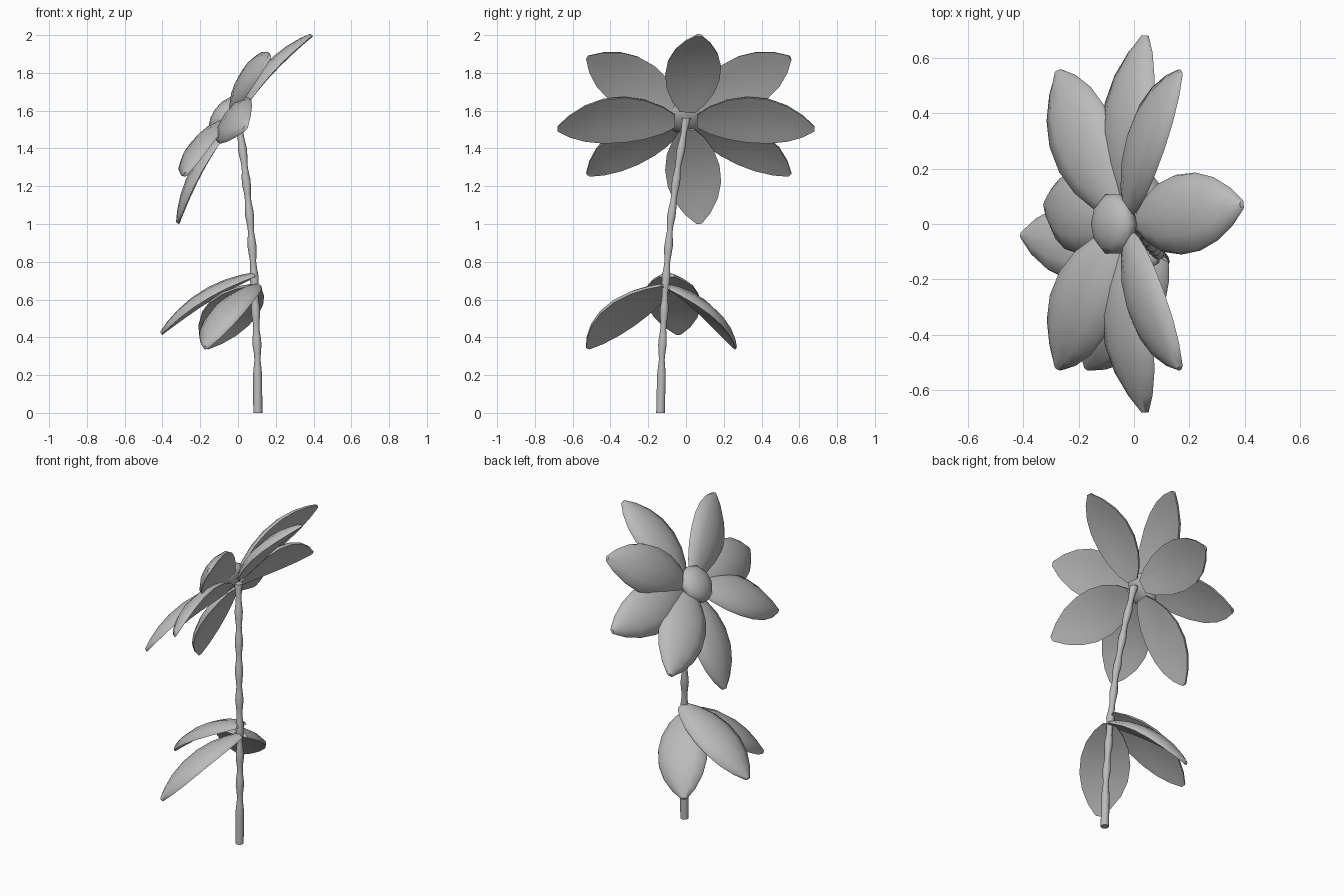
import bpy, bmesh, math
from mathutils import Vector, Matrix

cube = bpy.data.objects.get("Cube")
if cube:
    bpy.data.objects.remove(cube, do_unlink=True)

grey = bpy.data.materials.new("plain_grey")
grey.use_nodes = True
grey.diffuse_color = (0.5, 0.5, 0.5, 1)
grey.node_tree.nodes["Principled BSDF"].inputs["Base Color"].default_value = grey.diffuse_color


def finish(name, bm, angle=50):
    bmesh.ops.recalc_face_normals(bm, faces=bm.faces)
    mesh = bpy.data.meshes.new(name)
    bm.to_mesh(mesh)
    bm.free()
    mesh.materials.append(grey)
    obj = bpy.data.objects.new(name, mesh)
    bpy.context.collection.objects.link(obj)
    bpy.ops.object.select_all(action="DESELECT")
    obj.select_set(True)
    bpy.context.view_layer.objects.active = obj
    bpy.ops.object.shade_smooth_by_angle(angle=math.radians(angle))


def loft(name, rings):
    """Skin a row of closed rings and cap both ends."""
    bm = bmesh.new()
    rows = [[bm.verts.new(p) for p in ring] for ring in rings]
    for a, b in zip(rows, rows[1:]):
        for i in range(len(a)):
            j = (i + 1) % len(a)
            bm.faces.new((a[i], a[j], b[j], b[i]))
    bm.faces.new(rows[0])
    bm.faces.new(rows[-1])
    finish(name, bm)


# Half width of a blade along its length
OUTLINE = [(0, .04), (.1, .085), (.25, .125), (.42, .145), (.6, .142),
           (.76, .115), (.9, .068), (1, .015)]


def blade(name, base, tip, up, arch, width=1.0, thick=.024):
    """Arched pointed blade with a domed upper side and a flatter underside."""
    base, tip = Vector(base), Vector(tip)
    d = (tip - base).normalized()
    n = (up - d * up.dot(d)).normalized()
    side = d.cross(n)
    rings = []
    for t, half in OUTLINE:
        mid = base.lerp(tip, t) + n * arch * 4 * t * (1 - t)
        w = half * width
        th = thick * (.35 + .65 * half / .145)
        ring = []
        for u, v in [(-1, -.4), (-.6, -.75), (0, -.8), (.6, -.75), (1, -.4),
                     (.96, .35), (.55, 1), (0, 1.2), (-.55, 1), (-.96, .35)]:
            droop = -.022 * u * u * half / .145
            ring.append(mid + side * u * w + n * (v * th + droop))
        rings.append(ring)
    loft(name, rings)


# Flower head frame: tilted disc facing -x and up
HEAD = Vector((-.03, 0, 1.555))
ACROSS = Vector((0, 1, 0))
RISE = Vector((.58, 0, .815))
FACE = Vector((-.815, 0, .58))


def on_head(a, b, c):
    return HEAD + ACROSS * a + RISE * b + FACE * c


def petal(name, a, b, base_n, tip_n, arch, width, twist=0):
    s = .06 / math.hypot(a, b)
    blade(name, on_head(a * s, b * s, base_n), on_head(a, b, tip_n),
          FACE + RISE * twist, arch, width)


# Back layer of four petals
for name, a, b, arch in [("petal_top", .07, .605, .045), ("petal_bottom", .07, -.615, .045),
                         ("petal_left", .68, 0, .065), ("petal_right", -.68, 0, .065)]:
    petal(name, a, b, -.01, -.085, arch, 1.0)

# Front layer of four diagonal petals, twisted so their outer edges come forward
for v, sv in (("upper", 1), ("lower", -1)):
    for h, sh in (("left", 1), ("right", -1)):
        petal(f"petal_{v}_{h}", .015 + sh * .535, sv * .38, .02, .03, .05, 1.0, -.3 * sv)

# Domed flower centre
bm = bmesh.new()
basis = Matrix((ACROSS * .115, RISE * .115, FACE * .06)).transposed().to_4x4()
bmesh.ops.create_uvsphere(bm, u_segments=10, v_segments=7, radius=1,
                          matrix=Matrix.Translation(on_head(0, -.01, .045)) @ basis)
finish("flower_centre", bm)

# Leaning stem with gentle swellings
PATH = [(0, .105, -.135), (.3, .103, -.128), (.7, .087, -.107),
        (1.0, .066, -.083), (1.3, .036, -.043), (1.56, .002, .002)]


def stem_point(z):
    for (z0, x0, y0), (z1, x1, y1) in zip(PATH, PATH[1:]):
        if z <= z1:
            t = (z - z0) / (z1 - z0)
            return Vector((x0 + (x1 - x0) * t, y0 + (y1 - y0) * t, z))
    return Vector((x1, y1, z1))


rings = []
for k in range(40):
    z = 1.56 * k / 39
    r = .024 if z < .2 else .02 + .004 * math.cos((z - .2) * math.tau / .17)
    c = stem_point(z)
    rings.append([c + Vector((math.cos(i * math.tau / 10), math.sin(i * math.tau / 10), 0)) * r
                  for i in range(10)])
loft("stem", rings)

# Three drooping leaves, the side pair twisted the same way
blade("leaf_middle", (.09, -.1, .73), (-.405, -.04, .42), Vector((0, 0, 1)), .05)
blade("leaf_right", (.09, -.11, .67), (-.17, -.52, .345), Vector((-.3, 0, 1)), .055)
blade("leaf_left", (.09, -.1, .67), (-.17, .26, .345), Vector((.25, 0, 1)), .055)
